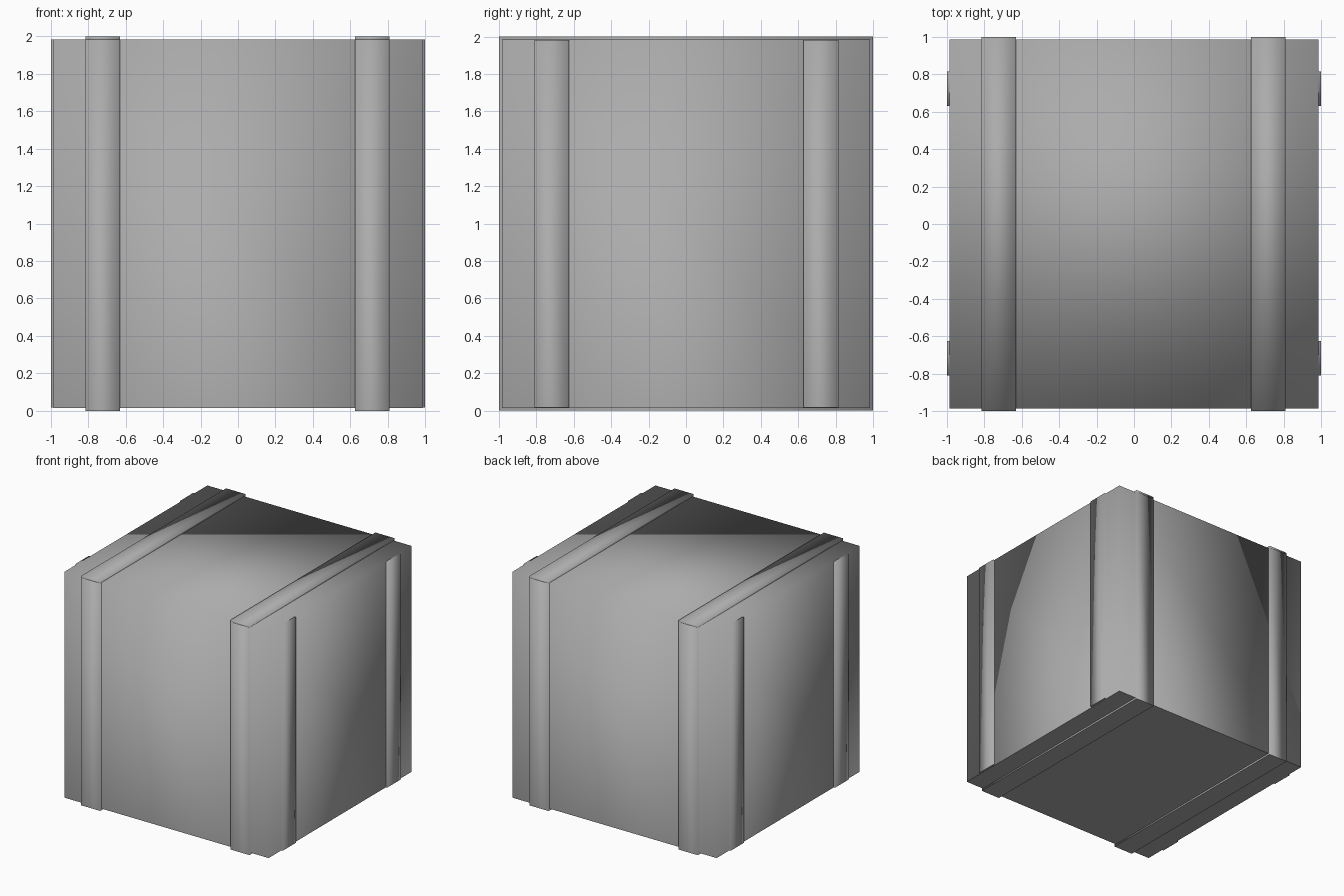
import bpy

if "Cube" in bpy.data.objects:
    bpy.data.objects.remove(bpy.data.objects["Cube"])

# One mid-dark grey for the whole crate
grey = bpy.data.materials.new("dark_grey")
grey.diffuse_color = (0.41, 0.41, 0.41, 1)
grey.use_nodes = True
grey.node_tree.nodes["Principled BSDF"].inputs["Base Color"].default_value = grey.diffuse_color


def box(name, center, size):
    bpy.ops.mesh.primitive_cube_add(size=1, location=center)
    obj = bpy.context.object
    obj.name = name
    obj.scale = size
    bpy.ops.object.transform_apply(location=False, rotation=False, scale=True)
    bpy.ops.object.shade_smooth()  # soft shading over top and sides
    # the underside stays flat, with a crisp edge all round
    mesh = obj.data
    for edge in mesh.edges:
        edge.use_edge_sharp = all(mesh.vertices[v].co.z < 0 for v in edge.vertices)
    mesh.materials.append(grey)
    return obj


LIP = 0.015             # how far the bands stand out
BODY = 2 - 2 * LIP
BAND = 0.185

# Crate body
box("crate_body", (0, 0, 1), (BODY, BODY, BODY))

# Bands wrapping front, back and bottom, closed by a thin strip over the top
for side, x in (("left", -0.722), ("right", 0.718)):
    box(side + "_wrap_band", (x, 0, 1 - LIP / 2), (BAND, 2, 2 - LIP))
    box(side + "_top_strip", (x, 0, 2 - LIP / 2), (BAND, 2, LIP))

# Upright bands showing on the left and right sides
for side, y in (("front", -0.718), ("back", 0.722)):
    box(side + "_side_band", (0, y, 1), (2, BAND, BODY - 0.004))
